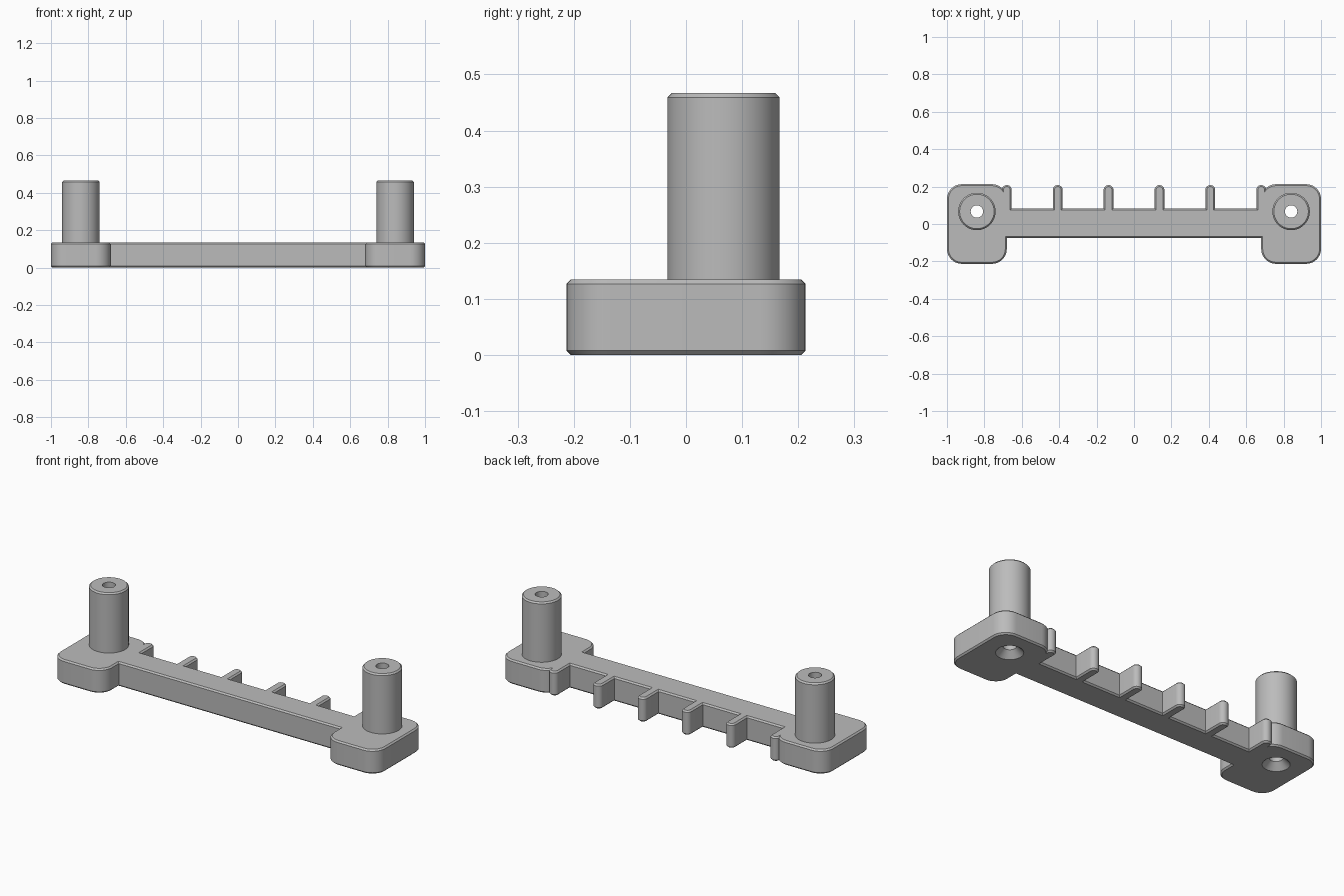
import bpy
import bmesh
from math import pi, cos, sin

H = 0.135        # base thickness
CH = 0.008       # chamfer size
POST_X, POST_Y = 0.84, 0.067

cube = bpy.data.objects.get("Cube")
if cube:
    bpy.data.objects.remove(cube)

grey = bpy.data.materials.new("plain grey")
grey.use_nodes = True
colour = (0.5, 0.5, 0.5, 1)
grey.diffuse_color = colour
grey.node_tree.nodes["Principled BSDF"].inputs["Base Color"].default_value = colour


def rounded_rect(x0, x1, y0, y1, r, inset=0.0, steps=10):
    """Outline with rounded corners, pulled inwards by inset."""
    pts = []
    corners = [(x1 - r, y1 - r), (x0 + r, y1 - r), (x0 + r, y0 + r), (x1 - r, y0 + r)]
    for i, (cx, cy) in enumerate(corners):
        for s in range(steps + 1):
            a = (i + s / steps) * pi / 2
            pts.append((cx + (r - inset) * cos(a), cy + (r - inset) * sin(a)))
    return pts


def circle(cx, cy, r, n=64):
    return [(cx + r * cos(2 * pi * i / n), cy + r * sin(2 * pi * i / n)) for i in range(n)]


def loft(name, layers):
    """Closed solid through a stack of (outline, z) layers."""
    bm = bmesh.new()
    rings = [[bm.verts.new((x, y, z)) for x, y in pts] for pts, z in layers]
    bm.faces.new(rings[0][::-1])
    bm.faces.new(rings[-1])
    for low, high in zip(rings, rings[1:]):
        for i in range(len(low)):
            j = (i + 1) % len(low)
            bm.faces.new((low[i], low[j], high[j], high[i]))
    mesh = bpy.data.meshes.new(name)
    bm.to_mesh(mesh)
    bm.free()
    mesh.materials.append(grey)
    obj = bpy.data.objects.new(name, mesh)
    bpy.context.collection.objects.link(obj)
    return obj


def plate(name, x0, x1, y0, y1, r):
    """Rounded plate with chamfered top and bottom rims."""
    full = rounded_rect(x0, x1, y0, y1, r)
    small = rounded_rect(x0, x1, y0, y1, r, CH)
    return loft(name, [(small, 0), (full, CH), (full, H - CH), (small, H)])


def select_only(obj):
    bpy.ops.object.select_all(action="DESELECT")
    obj.select_set(True)
    bpy.context.view_layer.objects.active = obj


def smooth(obj):
    select_only(obj)
    bpy.ops.object.shade_smooth_by_angle(angle=0.5)


# Crossbar joining the two end blocks
bar = [(-0.72, -0.075), (0.72, -0.075), (0.72, 0.083), (-0.72, 0.083)]
bar_small = [(x, max(-0.075 + CH, min(0.083 - CH, y))) for x, y in bar]
loft("crossbar", [(bar_small, 0), (bar, CH), (bar, H - CH), (bar_small, H)])

# Row of teeth along the back of the bar
for i in range(6):
    x = -0.68 + i * 0.272
    smooth(plate(f"tooth_{i + 1}", x - 0.026, x + 0.026, 0.0, 0.208, 0.0255))

# End blocks with upright posts, drilled and countersunk from below
for side, s in (("left", 1), ("right", -1)):
    x0, x1 = sorted((s * 0.68, s * 1.0))
    block = plate(f"{side}_block", x0, x1, -0.213, 0.213, 0.08)
    cx = s * POST_X
    post = loft(f"{side}_post", [(circle(cx, POST_Y, r), z) for r, z in
                                 ((0.1, 0.06), (0.1, 0.467 - CH), (0.1 - CH, 0.467))])
    drill = loft("drill", [(circle(cx, POST_Y, r), z) for r, z in
                           ((0.078, -0.01), (0.033, 0.035), (0.033, 0.5))])
    for obj in (block, post):
        cut = obj.modifiers.new("hole", "BOOLEAN")
        cut.operation = "DIFFERENCE"
        cut.solver = "EXACT"
        cut.object = drill
        select_only(obj)
        bpy.ops.object.modifier_apply(modifier=cut.name)
        smooth(obj)
    bpy.data.objects.remove(drill)
